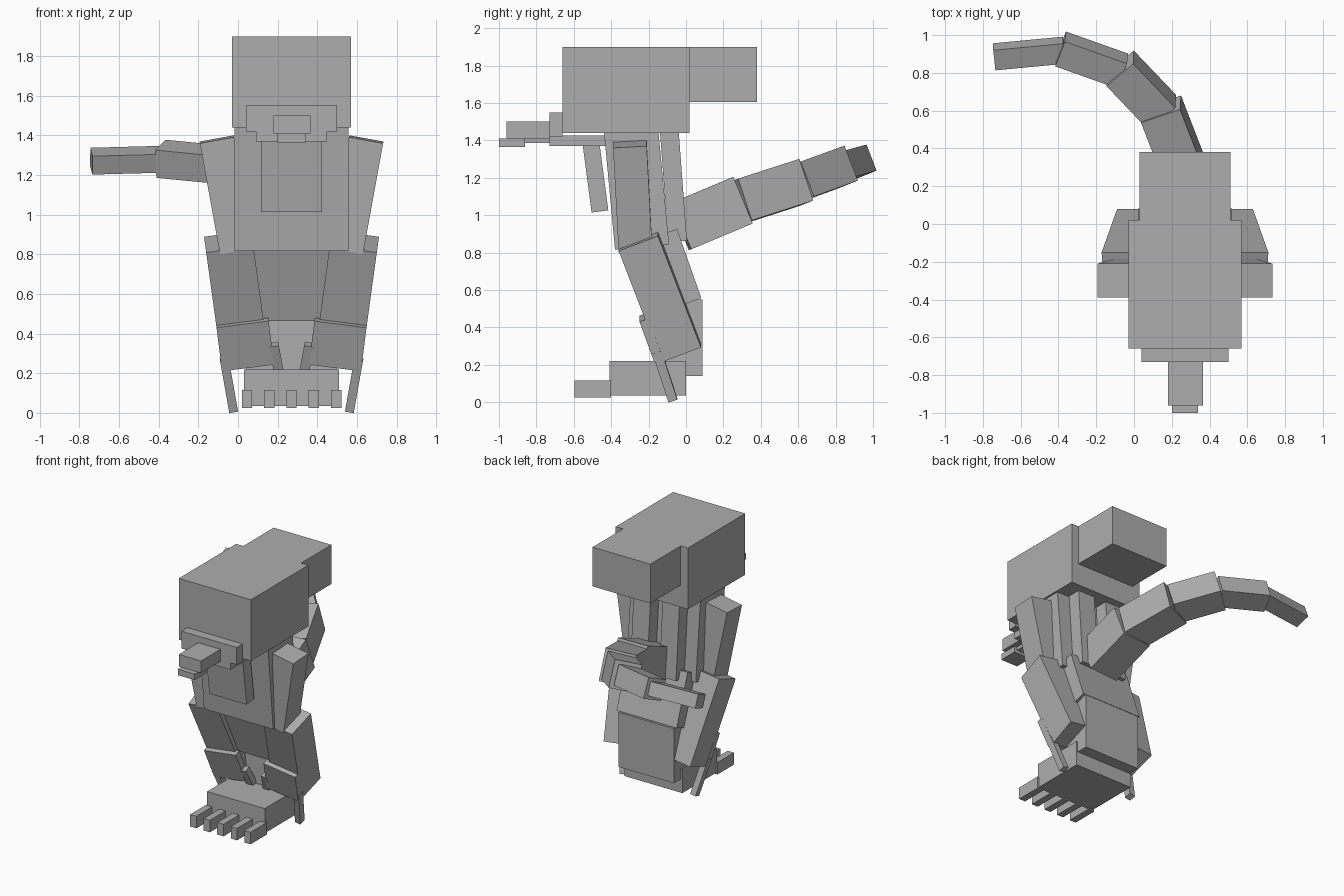
import bpy
from mathutils import Vector, Matrix

if "Cube" in bpy.data.objects:
    bpy.data.objects.remove(bpy.data.objects["Cube"])

CX = 0.27  # body centre line; the tail swings to -x
grey = bpy.data.materials.new("grey")
grey.diffuse_color = (0.42, 0.42, 0.42, 1)
grey.use_nodes = True
grey.node_tree.nodes["Principled BSDF"].inputs["Base Color"].default_value = grey.diffuse_color


def beam(name, p0, p1, side, depth, up=(0, -1, 0)):
    """Box running from p0 to p1; depth is measured along up, side across it."""
    p0, p1 = Vector(p0), Vector(p1)
    d = p1 - p0
    length = d.length
    d.normalize()
    u = Vector(up)
    u = (u - d * u.dot(d)).normalized()
    s = d.cross(u)
    m = Matrix((s, u, d)).transposed().to_4x4()
    m.translation = (p0 + p1) / 2
    bpy.ops.mesh.primitive_cube_add(size=1)
    ob = bpy.context.object
    ob.name = name
    ob.data.transform(m @ Matrix.Diagonal((side, depth, length, 1)))
    if ob.data.polygons[0].normal.dot(ob.data.polygons[0].center - m.translation) < 0:
        ob.data.flip_normals()
    ob.data.materials.append(grey)
    return ob


def block(name, x0, x1, y0, y1, z0, z1):
    """Upright box from its limits."""
    x, y = (x0 + x1) / 2, (y0 + y1) / 2
    return beam(name, (x, y, z0), (x, y, z1), x1 - x0, y1 - y0)


def pair(name, p0, p1, side, depth):
    """Beam on the right side and its mirror image on the left."""
    flip = lambda p: (2 * CX - p[0], p[1], p[2])
    beam("right_" + name, p0, p1, side, depth)
    beam("left_" + name, flip(p0), flip(p1), side, depth)


# Head and face
block("head", -0.03, 0.57, -0.66, 0.02, 1.44, 1.90)
block("head_back", 0.03, 0.51, 0.02, 0.38, 1.605, 1.90)
block("muzzle", 0.04, 0.50, -0.73, -0.66, 1.42, 1.55)
block("jaw", 0.09, 0.45, -0.73, -0.42, 1.37, 1.425)
block("nose", 0.18, 0.365, -0.96, -0.73, 1.41, 1.50)
block("lower_lip", 0.20, 0.34, -1.0, -0.86, 1.365, 1.41)
block("lip_bridge", 0.22, 0.32, -0.90, -0.73, 1.385, 1.41)

# Torso, leaning forward at the top
beam("torso", (CX, -0.295, 1.47), (CX, -0.235, 0.83), 0.575, 0.29)
beam("chest_plate", (CX, -0.51, 1.40), (CX, -0.46, 1.02), 0.31, 0.09)
pair("back_slab", (0.39, -0.09, 1.46), (0.39, -0.045, 0.86), 0.14, 0.10)

# Legs
beam("thighs", (CX, -0.18, 0.88), (CX, -0.05, 0.51), 0.50, 0.28)
for n, x in (("left", 0.155), ("right", 0.385)):
    block(n + "_shin", x - 0.115, x + 0.115, -0.11, 0.088, 0.14, 0.55)
    block(n + "_foot", x - 0.125, x + 0.125, -0.41, 0.0, 0.035, 0.22)
for i in range(5):
    x = 0.045 + i * 0.1125
    block("toe_%d" % (i + 1), x - 0.026, x + 0.026, -0.595, -0.40, 0.025, 0.115)

# Arms: upper arm, forearm, hand plate, long outer finger and thumb
pair("upper_arm", (0.647, -0.30, 1.38), (0.545, -0.27, 0.82), 0.175, 0.18)
pair("forearm", (0.587, -0.255, 0.865), (0.505, -0.025, 0.27), 0.24, 0.225)
pair("hand", (0.518, -0.225, 0.455), (0.490, -0.145, 0.235), 0.265, 0.05)
pair("finger", (0.609, -0.155, 0.27), (0.563, -0.07, 0.01), 0.045, 0.05)
pair("thumb", (0.36, -0.18, 0.345), (0.335, -0.12, 0.21), 0.05, 0.05)

# Tail: tapering segments, all rolled with the same tilted up direction
path = [(0.29, -0.03, 0.94), (0.27, 0.28, 1.07), (0.15, 0.59, 1.17),
        (-0.06, 0.81, 1.25), (-0.37, 0.92, 1.28), (-0.74, 0.885, 1.27)]
sizes = [(0.24, 0.27), (0.22, 0.235), (0.19, 0.20), (0.15, 0.15), (0.115, 0.10)]
for i, (w, h) in enumerate(sizes):
    a, b = Vector(path[i]), Vector(path[i + 1])
    over = (b - a).normalized() * 0.02 if i < 4 else Vector()
    beam("tail_%d" % (i + 1), a, b + over, w, h, up=(0, -0.37, 0.93))
